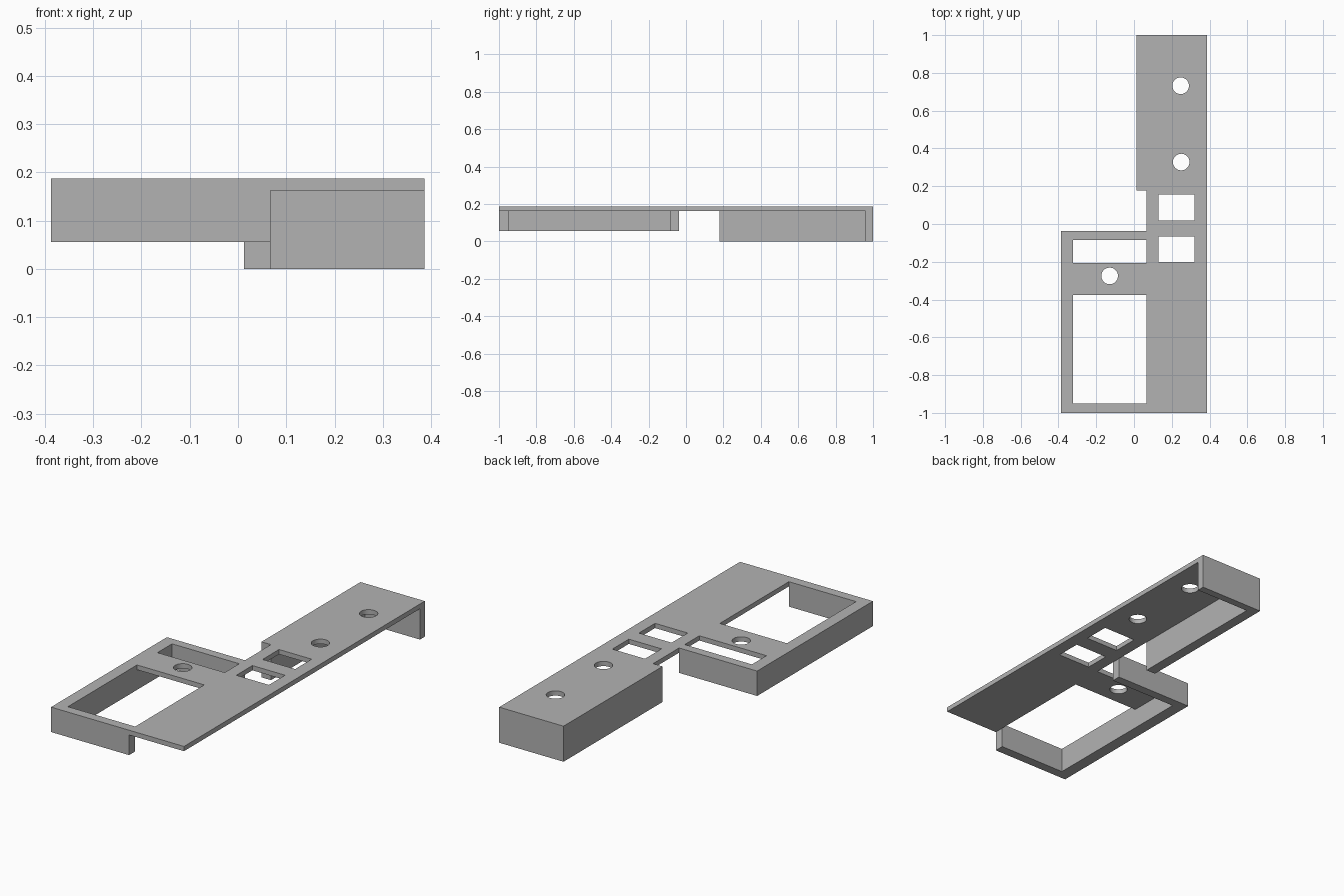
import bpy
import math

cube = bpy.data.objects.get("Cube")
if cube:
    bpy.data.objects.remove(cube, do_unlink=True)

grey = bpy.data.materials.new("plain grey")
grey.use_nodes = True
COLOUR = (0.45, 0.45, 0.45, 1)
grey.diffuse_color = COLOUR
grey.node_tree.nodes["Principled BSDF"].inputs["Base Color"].default_value = COLOUR

TOP, DECK = 0.187, 0.162        # deck top and underside
LEFT, RIGHT = -0.387, 0.386     # outer sides
SEAM = 0.067                    # side frame meets the long strip
BOX = 0.012                     # outer side of the rear box


def rect(x0, x1, y0, y1):
    return [(x0, y0), (x1, y0), (x1, y1), (x0, y1)]


def circle(x, y, r=0.044, n=48):
    return [(x + r * math.cos(i * math.tau / n), y + r * math.sin(i * math.tau / n))
            for i in range(n)]


def slab(name, outline, z0, z1, holes=()):
    """Extrude a flat outline, with holes, between two heights."""
    curve = bpy.data.curves.new(name, 'CURVE')
    curve.dimensions = '2D'
    curve.fill_mode = 'BOTH'
    curve.extrude = (z1 - z0) / 2
    for loop in (outline, *holes):
        spline = curve.splines.new('POLY')
        spline.points.add(len(loop) - 1)
        for point, (x, y) in zip(spline.points, loop):
            point.co = (x, y, 0, 1)
        spline.use_cyclic_u = True
    obj = bpy.data.objects.new(name, curve)
    obj.location.z = (z0 + z1) / 2
    bpy.context.collection.objects.link(obj)
    bpy.ops.object.select_all(action='DESELECT')
    obj.select_set(True)
    bpy.context.view_layer.objects.active = obj
    bpy.ops.object.convert(target='MESH')
    obj = bpy.context.object
    obj.data.materials.clear()
    obj.data.materials.append(grey)
    bpy.ops.object.shade_smooth_by_angle(angle=math.radians(20))
    return obj


# Deck: long strip, wider rear part and side frame, with all openings
slab("deck",
     [(LEFT, -1), (RIGHT, -1), (RIGHT, 1), (BOX, 1), (BOX, 0.178),
      (SEAM, 0.178), (SEAM, -0.038), (LEFT, -0.038)],
     DECK, TOP,
     [rect(-0.324, SEAM, -0.95, -0.376),      # large window
      rect(-0.324, SEAM, -0.206, -0.085),     # slot
      rect(0.13, 0.32, -0.2, -0.066),         # front square window
      rect(0.13, 0.32, 0.018, 0.155),         # rear square window
      circle(-0.129, -0.275), circle(0.25, 0.328), circle(0.247, 0.732)])

# Side frame walls: one U open towards the strip
slab("side_frame_wall",
     [(SEAM, -1), (SEAM, -0.95), (-0.324, -0.95), (-0.324, -0.085),
      (SEAM, -0.085), (SEAM, -0.038), (LEFT, -0.038), (LEFT, -1)],
     0.056, DECK)

# Rear box walls: one L along the inner side and the back
slab("rear_box_wall",
     [(BOX, 0.178), (SEAM, 0.178), (SEAM, 0.96), (RIGHT, 0.96),
      (RIGHT, 1), (BOX, 1)],
     0, DECK)
